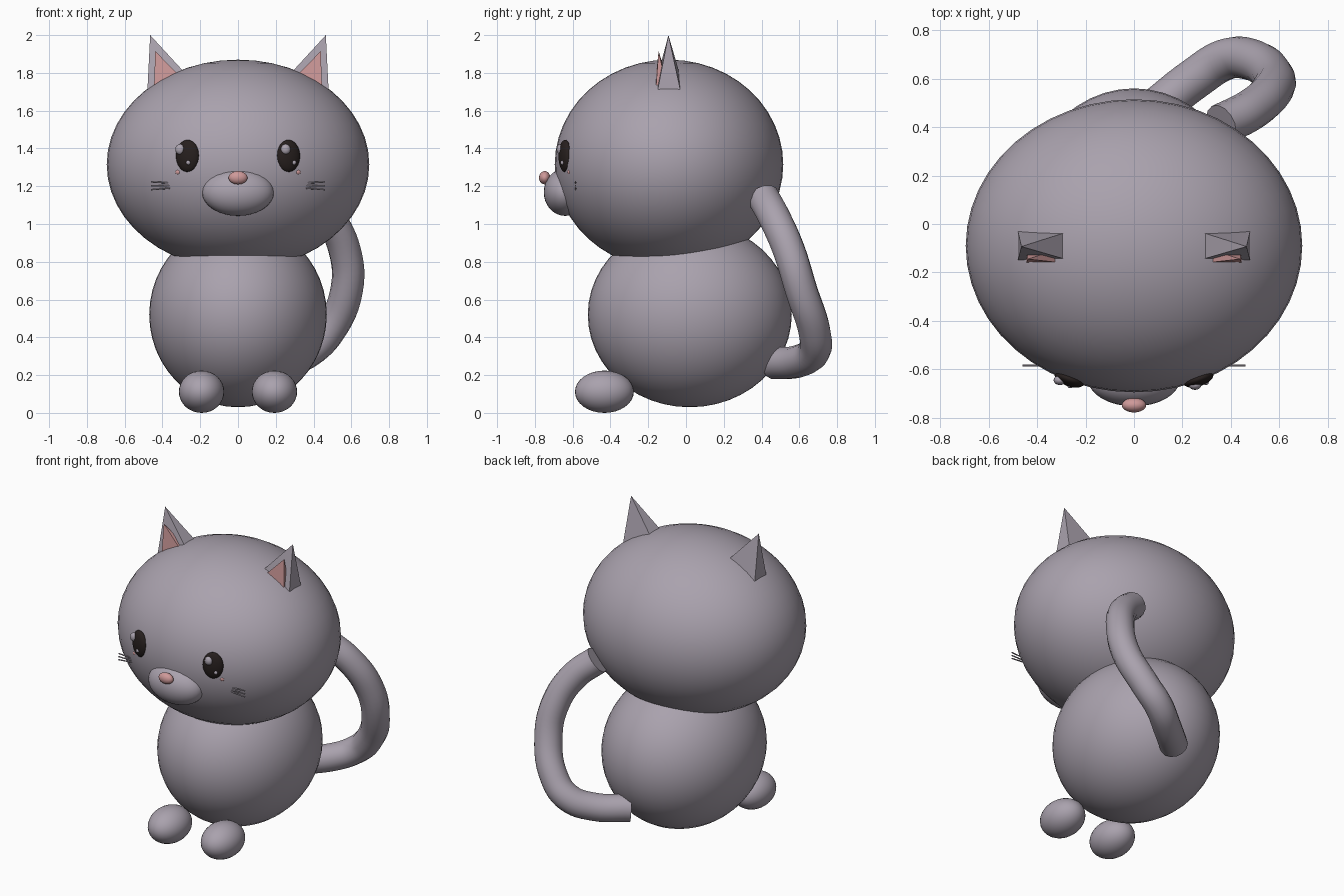
import bpy, bmesh, math
from mathutils import Vector

cube = bpy.data.objects.get("Cube")
if cube:
    bpy.data.objects.remove(cube, do_unlink=True)


def material(name, rgb):
    m = bpy.data.materials.new(name)
    m.use_nodes = True
    m.diffuse_color = (*rgb, 1)
    m.node_tree.nodes["Principled BSDF"].inputs["Base Color"].default_value = (*rgb, 1)
    return m


FUR = material("lilac_grey_fur", (0.40, 0.36, 0.42))
PINK = material("soft_pink", (0.62, 0.32, 0.32))
DARK = material("eye_black", (0.02, 0.014, 0.013))


def ball(name, centre, radii, mat, turn=0, segments=32):
    bpy.ops.mesh.primitive_uv_sphere_add(segments=segments, ring_count=segments // 2, radius=1,
                                         location=centre, rotation=(0, 0, turn))
    ob = bpy.context.object
    ob.name = name
    ob.scale = radii
    ob.data.materials.append(mat)
    bpy.ops.object.shade_smooth()
    return ob


def hull(name, points, mat):
    bm = bmesh.new()
    verts = [bm.verts.new(p) for p in points]
    bmesh.ops.convex_hull(bm, input=verts)
    bmesh.ops.recalc_face_normals(bm, faces=bm.faces)
    me = bpy.data.meshes.new(name)
    bm.to_mesh(me)
    bm.free()
    me.materials.append(mat)
    ob = bpy.data.objects.new(name, me)
    bpy.context.collection.objects.link(ob)
    return ob


def rod(name, a, b, radius, mat):
    a, b = Vector(a), Vector(b)
    bpy.ops.mesh.primitive_cylinder_add(vertices=8, radius=radius, depth=(b - a).length,
                                        location=(a + b) / 2)
    ob = bpy.context.object
    ob.name = name
    ob.rotation_euler = (b - a).to_track_quat('Z', 'Y').to_euler()
    ob.data.materials.append(mat)
    bpy.ops.object.shade_smooth_by_angle(angle=math.radians(40))


# Main masses
ball("body", (0, 0.02, 0.52), (0.47, 0.54, 0.49), FUR, segments=48)
ball("head", (0, -0.09, 1.315), (0.695, 0.605, 0.555), FUR, segments=48)
ball("muzzle", (0, -0.64, 1.168), (0.19, 0.113, 0.125), FUR)
ball("nose", (0, -0.748, 1.245), (0.05, 0.03, 0.035), PINK)

# Paired parts
for side, s in (("left", 1), ("right", -1)):
    ball(side + "_foot", (s * 0.193, -0.432, 0.112), (0.12, 0.156, 0.112), FUR)
    ball(side + "_eye", (s * 0.267, -0.64, 1.36), (0.064, 0.03, 0.085), DARK, s * 0.342)
    ball(side + "_cheek", (s * 0.315, -0.612, 1.275), (0.018, 0.016, 0.016), PINK, segments=16)

    # Ear: a four-sided pyramid leaning outward, with a pink pyramid in front
    hull(side + "_ear", [(s * 0.465, -0.093, 2.0),
                         (s * 0.48, -0.152, 1.70), (s * 0.48, -0.028, 1.70),
                         (s * 0.26, -0.152, 1.777), (s * 0.26, -0.028, 1.777)], FUR)
    hull(side + "_inner_ear", [(s * 0.438, -0.145, 1.915),
                               (s * 0.445, -0.16, 1.71), (s * 0.445, -0.10, 1.71),
                               (s * 0.30, -0.16, 1.775), (s * 0.30, -0.10, 1.775)], PINK)

    # Whiskers
    for i, (z_in, z_out) in enumerate(((1.217, 1.223), (1.202, 1.202), (1.19, 1.182))):
        rod(f"{side}_whisker_{i + 1}", (s * 0.36, -0.585, z_in), (s * 0.46, -0.585, z_out),
            0.004, FUR)

# Eye highlights
for side, big, small in (("left", (0.252, -0.665, 1.395), (0.297, -0.655, 1.325)),
                         ("right", (-0.306, -0.645, 1.395), (-0.263, -0.668, 1.325))):
    ball(side + "_eye_highlight", big, (0.026, 0.02, 0.028), FUR, segments=16)
    ball(side + "_eye_sparkle", small, (0.012, 0.01, 0.012), FUR, segments=16)

# Tail: a capped tube along a smooth path
path = [(0.36, 0.41, 1.14), (0.48, 0.47, 1.03), (0.565, 0.545, 0.86), (0.575, 0.61, 0.65),
        (0.48, 0.68, 0.43), (0.38, 0.68, 0.33), (0.25, 0.60, 0.275), (0.08, 0.465, 0.262)]
curve = bpy.data.curves.new("tail", 'CURVE')
curve.dimensions = '3D'
curve.bevel_depth = 0.086
curve.bevel_resolution = 5
curve.resolution_u = 6
curve.use_fill_caps = True
spline = curve.splines.new('BEZIER')
spline.bezier_points.add(len(path) - 1)
for point, co in zip(spline.bezier_points, path):
    point.co = co
    point.handle_left_type = point.handle_right_type = 'AUTO'
curve.materials.append(FUR)
tail = bpy.data.objects.new("tail", curve)
bpy.context.collection.objects.link(tail)
